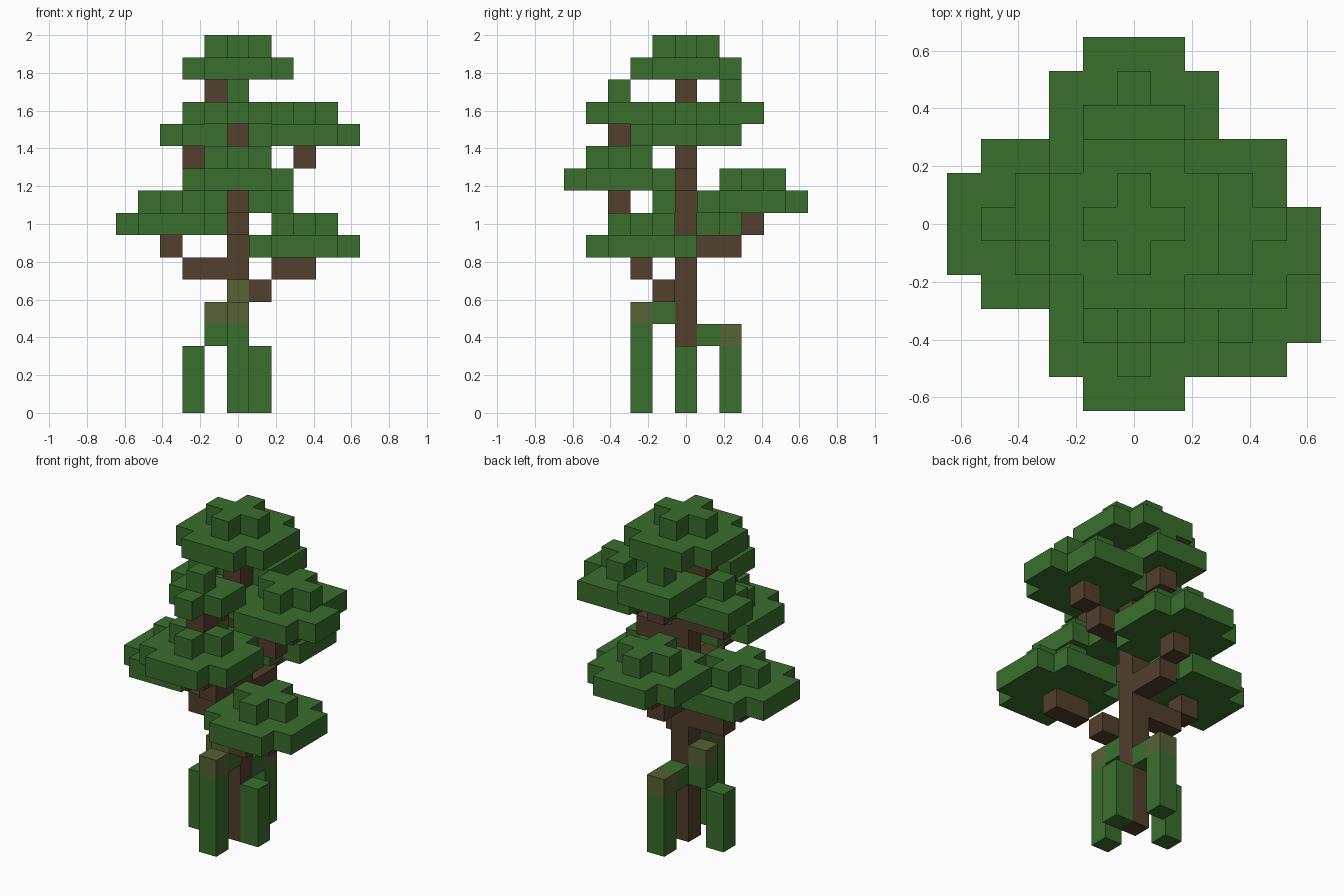
import bpy, bmesh
from mathutils import Vector

cube = bpy.data.objects.get("Cube")
if cube:
    bpy.data.objects.remove(cube, do_unlink=True)

U = 2 / 17  # side of one block


def material(name, rgb):
    mat = bpy.data.materials.new(name)
    mat.use_nodes = True
    mat.diffuse_color = (*rgb, 1)
    bsdf = next(n for n in mat.node_tree.nodes if n.type == 'BSDF_PRINCIPLED')
    bsdf.inputs["Base Color"].default_value = (*rgb, 1)
    bsdf.inputs["Roughness"].default_value = 0.9
    return mat


LEAF = material("leaf_green", (0.042, 0.156, 0.027))
BARK = material("bark_brown", (0.084, 0.050, 0.026))
MOSS = material("mossy_olive", (0.093, 0.122, 0.036))

AXES = [Vector(v) for v in ((1, 0, 0), (0, 1, 0), (0, 0, 1))]


def blocks(name, cells, mat, tip_mat=None, tips=()):
    """Skin a set of grid cells, leaving out the walls between neighbours."""
    cells = set(cells)
    bm = bmesh.new()
    corners = {}

    def corner(p):
        key = tuple(round(c * 2) for c in p)
        if key not in corners:
            corners[key] = bm.verts.new((p[0] * U, p[1] * U, (p[2] + 0.5) * U))
        return corners[key]

    for cell in sorted(cells):
        for i in range(3):
            for sign in (1, -1):
                n = AXES[i] * sign
                centre = Vector(cell)
                if tuple(int(c) for c in centre + n) in cells:
                    continue
                a, b = AXES[(i + 1) % 3], AXES[(i + 2) % 3] * sign
                quad = [centre + (n + a * s + b * t) / 2
                        for s, t in ((-1, -1), (1, -1), (1, 1), (-1, 1))]
                face = bm.faces.new([corner(p) for p in quad])
                face.material_index = int(cell in tips)
    mesh = bpy.data.meshes.new(name)
    bm.to_mesh(mesh)
    bm.free()
    mesh.materials.append(mat)
    if tip_mat:
        mesh.materials.append(tip_mat)
    obj = bpy.data.objects.new(name, mesh)
    bpy.context.collection.objects.link(obj)


def column(x, y, bottom, top):
    return [(x, y, z) for z in range(bottom, top + 1)]


def canopy(name, x, y, z, gaps=()):
    """Wide leaf pad with clipped corners and a cross on top."""
    r = range(-2, 3)
    pad = [(x + i, y + j, z) for i in r for j in r
           if abs(i) + abs(j) < 4 and (i, j) not in gaps]
    cross = [(x + i, y + j, z + 1) for i in r for j in r if abs(i) + abs(j) < 2]
    blocks(name, pad + cross, LEAF)


def tuft(name, x, y, z, gaps=()):
    """Small leaf pad with one block on top."""
    r = range(-1, 2)
    pad = [(x + i, y + j, z) for i in r for j in r if (i, j) not in gaps]
    blocks(name, pad + [(x, y, z + 1)], LEAF)


# Trunk
blocks("trunk", column(0, 0, 0, 14) + [(-1, 0, 14)], BARK)

# Branches
branches = {
    "low_left_branch": [(1, -1, 5), (2, -2, 6), (3, -2, 6)],
    "low_right_branch": [(-1, 0, 6), (-2, 0, 6), (-3, 0, 7)],
    "back_branch": [(0, 1, 7), (0, 2, 7), (0, 3, 8)],
    "front_branch": [(0, -1, 8), (0, -2, 8), (0, -3, 9)],
    "high_left_branch": [(1, 0, 10), (2, 0, 10), (3, 0, 11)],
    "high_right_branch": [(-1, 0, 11), (-2, 0, 11)],
    "high_back_branch": [(0, 1, 12), (0, 2, 12)],
    "high_front_branch": [(0, -1, 12), (0, -2, 12), (0, -3, 12)],
}
for name, cells in branches.items():
    blocks(name, cells, BARK)

# Large leaf pads
canopy("low_left_canopy", 3, -2, 7)
canopy("low_right_canopy", -3, 0, 8)
canopy("back_canopy", 0, 3, 9)
canopy("front_canopy", 0, -3, 10)
canopy("high_left_canopy", 3, 0, 12, gaps=[(2, 1)])
canopy("top_canopy", 0, 0, 15)

# Small leaf tufts
tuft("right_tuft", -2, 0, 12, gaps=[(-1, -1)])
tuft("front_tuft", 0, -3, 13, gaps=[(-1, -1), (1, -1)])
tuft("back_tuft", 0, 2, 13)

# Hanging roots, with mossy tips
blocks("left_root", column(1, 0, 0, 2), LEAF)
blocks("right_root", column(-2, 0, 0, 2) + column(-1, 0, 3, 4), LEAF,
       MOSS, [(-1, 0, 4)])
blocks("back_root", column(0, 2, 0, 3) + [(0, 1, 3)], LEAF, MOSS, [(0, 2, 3)])
blocks("front_root", column(0, -2, 0, 4) + column(0, -1, 4, 5), LEAF,
       MOSS, [(0, -2, 4), (0, -1, 5)])
